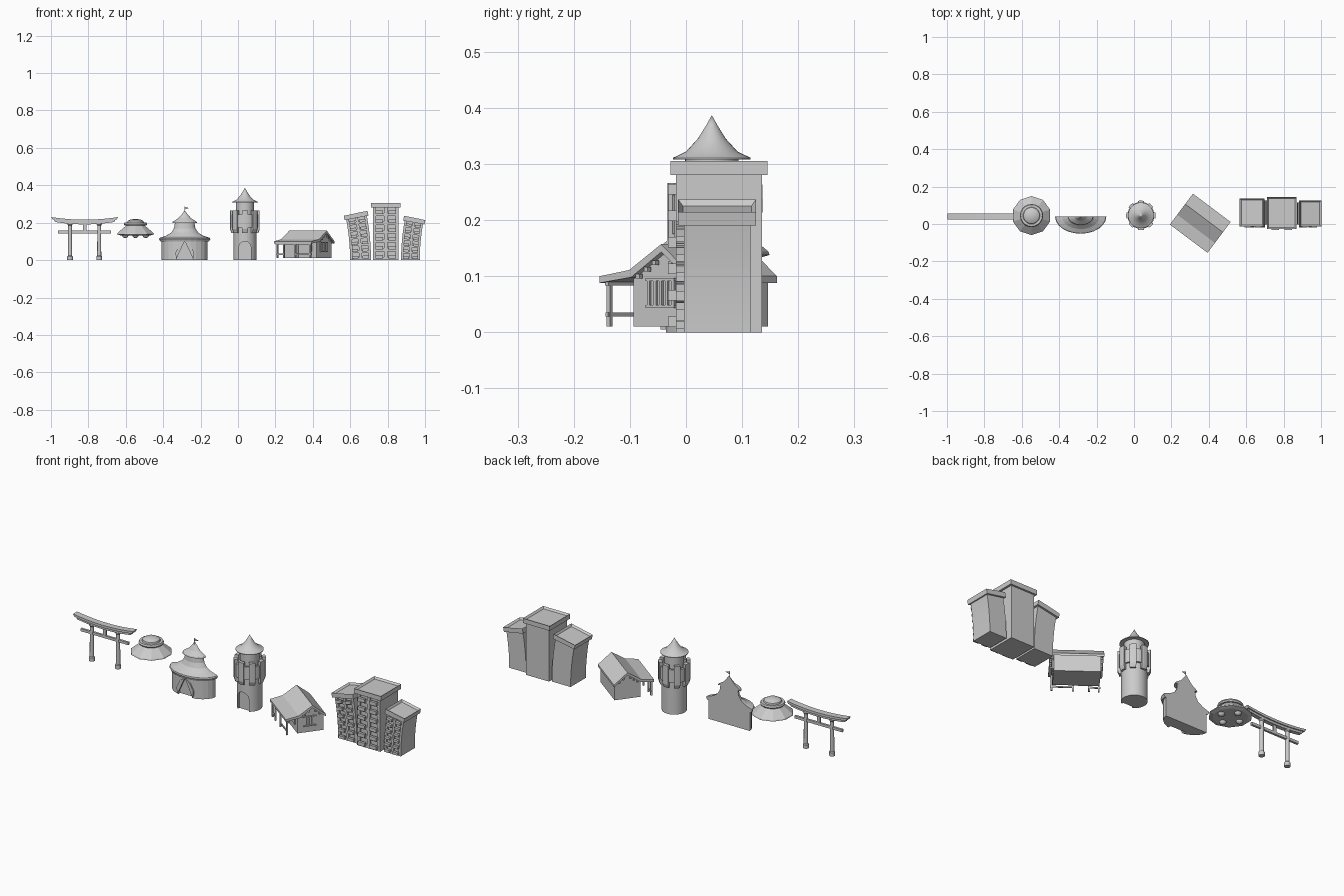
import bpy, bmesh, math
from mathutils import Matrix

if "Cube" in bpy.data.objects:
    bpy.data.objects.remove(bpy.data.objects["Cube"])

def finish(name, bm, loc=(0, 0, 0), rotz=0, smooth=False):
    bmesh.ops.remove_doubles(bm, verts=bm.verts, dist=1e-5)
    bmesh.ops.recalc_face_normals(bm, faces=bm.faces)
    me = bpy.data.meshes.new(name)
    bm.to_mesh(me)
    bm.free()
    ob = bpy.data.objects.new(name, me)
    bpy.context.collection.objects.link(ob)
    ob.location, ob.rotation_euler.z = loc, rotz
    if smooth:
        bpy.context.view_layer.objects.active = ob
        bpy.ops.object.select_all(action='DESELECT')
        ob.select_set(True)
        bpy.ops.object.shade_smooth_by_angle(angle=math.radians(35))
    return ob

def rings(bm, loops):
    """Skin a list of closed point loops, capped at both ends."""
    vs = [[bm.verts.new(p) for p in loop] for loop in loops]
    n = len(vs[0])
    for a, b in zip(vs, vs[1:]):
        for i in range(n):
            bm.faces.new((a[i], a[(i + 1) % n], b[(i + 1) % n], b[i]))
    bm.faces.new(vs[0])
    return bm.faces.new(vs[-1])

def add_box(bm, x0, x1, y0, y1, z0, z1, nz=1):
    zs = [z0 + (z1 - z0) * i / nz for i in range(nz + 1)]
    return rings(bm, [[(x0, y0, z), (x1, y0, z), (x1, y1, z), (x0, y1, z)] for z in zs])

def boxes(name, dims, loc=(0, 0, 0), rotz=0):
    bm = bmesh.new()
    for d in dims:
        b = bmesh.new()
        add_box(bm, *d)
        b.free()
    me_faces = bm.faces
    bmesh.ops.recalc_face_normals(bm, faces=me_faces)
    return finish(name, bm, loc, rotz)

def prism(name, pts, a, b, along, loc=(0, 0, 0), rotz=0):
    bm = bmesh.new()
    put = (lambda p, t: (t, p[0], p[1])) if along == 'x' else (lambda p, t: (p[0], t, p[1]))
    rings(bm, [[put(p, t) for p in pts] for t in (a, b)])
    return finish(name, bm, loc, rotz)

def lathe(name, prof, n, loc, half=False, sy=1.0, smooth=False, phase=0):
    """Revolve (r, z) points; half gives a front half with a flat back."""
    bm = bmesh.new()
    a0, span = (math.pi, math.pi) if half else (phase, 2 * math.pi)
    cols = []
    for i in range(n + 1):
        a = a0 + span * i / n
        cols.append([bm.verts.new((r * math.cos(a), sy * r * math.sin(a), z)) for r, z in prof])
    for c, d in zip(cols, cols[1:]):
        for j in range(len(prof) - 1):
            bm.faces.new((c[j], d[j], d[j + 1], c[j + 1]))
    if half:
        bm.faces.new(cols[0] + cols[-1][::-1])
    return finish(name, bm, loc, 0, smooth)

def cut(ob, cutter):
    m = ob.modifiers.new("opening", 'BOOLEAN')
    m.operation, m.object, m.solver = 'DIFFERENCE', cutter, 'EXACT'
    bpy.context.view_layer.objects.active = ob
    bpy.ops.object.modifier_apply(modifier=m.name)
    bpy.data.objects.remove(cutter)

# --- Shrine gate ---
GX, GY = -0.82, 0.04
for s, side in ((-1, "left"), (1, "right")):
    lathe(f"gate_pillar_{side}", [(0, 0), (.015, 0), (.015, .02), (.011, .024), (.010, .185),
          (.014, .19), (.014, .197), (0, .197)], 12, (GX + s * .078, GY, 0), smooth=True)
def curved_beam(name, half, z, rise, h, d):
    bm = bmesh.new()
    loops = []
    for i in range(13):
        t = -1 + i / 6
        zc = z + rise * t * t
        x0, x1 = t * (half - .006), t * half
        loops.append([(x0, -d, zc), (x0, d, zc), (x1, d, zc + h), (x1, -d, zc + h)])
    rings(bm, loops)
    finish(name, bm, (GX, GY, 0))
curved_beam("gate_top_beam", .178, .203, .014, .013, .017)
curved_beam("gate_second_beam", .165, .191, .013, .012, .011)
boxes("gate_tie_beam", [(-.142, .142, -.006, .006, .143, .157)], (GX, GY, 0))
boxes("gate_center_strut", [(-.009, .009, -.005, .005, .157, .192)], (GX, GY, 0))

# --- Flying saucer ---
UX, UY = -.548, .045
lathe("saucer_hull", [(0, .134), (.085, .132), (.104, .138), (.102, .144), (.058, .18), (.045, .19),
      (0, .19)], 10, (UX, UY, 0), phase=math.pi / 10)
lathe("saucer_collar", [(0, .185), (.058, .185), (.062, .192), (.058, .2), (0, .2)], 20, (UX, UY, 0), smooth=True)
lathe("saucer_dome", [(0, .198), (.046, .198), (.043, .208), (.028, .217), (0, .22)], 20, (UX, UY, 0), smooth=True)
for i in range(4):
    a = i * math.pi / 2
    bm = bmesh.new()
    bmesh.ops.create_uvsphere(bm, u_segments=12, v_segments=8, radius=.018)
    finish(f"saucer_light_{i}", bm, (UX + .055 * math.cos(a), UY + .055 * math.sin(a), .136), 0, True)

# --- Circus tent with flat back ---
T = (-.285, .04, 0)
wall = lathe("tent_wall", [(0, 0), (.123, 0), (.123, .108), (0, .108)], 12, T, True, .67)
cut(wall, prism("tent_cutter", [(-.045, -.01), (.045, -.01), (.045, .03), (.03, .07), (0, .098), (-.03, .07), (-.045, .03)],
    -.12, -.06, 'y', T))
lathe("tent_roof", [(0, .1), (.13, .1), (.137, .112), (.134, .119), (.1, .13), (.072, .147), (.057, .17), (.052, .2),
      (.067, .198), (.064, .205), (.034, .224), (.014, .247), (0, .266)], 12, T, True, .67)
for s, side in ((-1, "left"), (1, "right")):
    prism(f"tent_curtain_{side}", [(s * .045, .005), (s * .05, .04), (s * .03, .08), (0, .102), (s * .02, .06), (s * .034, .03)],
          -.085, -.076, 'y', T)
lathe("tent_flagpole", [(0, .25), (.002, .25), (.002, .286), (0, .286)], 6, (T[0], .035, 0))
prism("tent_flag", [(0, .286), (.024, .278), (0, .27)], -.001, .001, 'y', (T[0], .035, 0))

# --- Castle tower ---
C = (.037, .046, 0)
shaft = lathe("tower_shaft", [(0, 0), (.062, 0), (.062, .235), (0, .235)], 32, C, smooth=True)
arch = [(-.032, -.01), (.032, -.01)] + [(.032 * math.cos(k * math.pi / 10), .068 + .032 * math.sin(k * math.pi / 10))
                                        for k in range(11)]
cut(shaft, prism("door_cutter", arch, -.1, -.042, 'y', C))
lathe("tower_gallery", [(.05, .175), (.072, .175), (.072, .245), (.06, .245), (.06, .225), (.05, .225),
      (.05, .175)], 32, C, smooth=True)
bm = bmesh.new()
for k in range(8):
    loops = []
    for j in range(4):
        a = k * math.pi / 4 + math.radians(-12 + 8 * j)
        loops.append([(r * math.cos(a), r * math.sin(a), z)
                      for r, z in ((.06, .145), (.072, .145), (.079, .165), (.079, .266), (.06, .266))])
    rings(bm, loops)
finish("tower_battlements", bm, C)
lathe("tower_turret", [(0, .22), (.048, .22), (.048, .31), (0, .31)], 28, C, smooth=True)
lathe("tower_spire", [(0, .308), (.069, .308), (.069, .311), (.046, .322), (.025, .345), (.01, .369), (0, .387)],
      28, C, smooth=True)

# --- Cabin with porch, turned to the front left ---
H, HR = (.354, .004, 0), math.atan2(-.6, .8)
prism("cabin_walls", [(-.039, .01), (.095, .01), (.095, .095), (.034, .145), (-.039, .095)], -.11, .11, 'x', H, HR)
prism("cabin_roof", [(-.103, .088), (-.103, .1), (-.037, .111), (.034, .157), (.103, .1), (.103, .088), (.034, .143),
      (-.033, .098)], -.126, .126, 'x', H, HR)
boxes("cabin_porch_posts", [(u - .004, u + .004, -.097, -.089, .01, .092) for u in (-.11, -.065, .01, .11)], H, HR)
boxes("cabin_porch_rails", [(-.118, -.06, -.096, -.09, .028, .035), (.005, .118, -.096, -.09, .028, .035),
      (-.118, .118, -.097, -.089, .083, .091)], H, HR)
boxes("cabin_gable_window", [(.108, .117, -.008, .056, z, z + .006) for z in (.043, .091)] +
      [(.108, .115, v, v + .006, .045, .095) for v in (-.006, .008, .021, .034, .048)], H, HR)
boxes("cabin_purlin_ends", [(s * .119 - .005, s * .119 + .005, v - .004, v + .004, z - .004, z + .004)
      for s in (-1, 1) for v, z in ((-.02, .1), (-.002, .112), (.016, .124), (.052, .122), (.072, .106))], H, HR)
boxes("cabin_front_door", [(-.05, -.01, -.043, -.036, .01, .08), (.035, .08, -.043, -.036, .045, .08)], H, HR)

# --- Apartment blocks: straight middle, outer two bent away ---
def block(name, x, w, y0, y1, h, ledge, lean, rows):
    hw, pier, dy = w / 2, w * .13, .01
    def done(part, bm):
        if lean:
            R = h / lean
            for v in bm.verts:
                a, q = lean * v.co.z / h, R - v.co.x
                v.co.x, v.co.z = R - q * math.cos(a), q * math.sin(a)
        finish(f"{name}_{part}", bm, (x, 0, 0))
    bm = bmesh.new()
    add_box(bm, -hw, hw, y0 + dy, y1, 0, h, rows * 2)
    done("body", bm)
    # facade grid leaves recessed windows
    bm = bmesh.new()
    for a, b in ((-hw, -hw + pier), (-pier / 2, pier / 2), (hw - pier, hw)):
        add_box(bm, a, b, y0, y0 + dy, 0, h, rows * 2)
    step = h / rows
    for r in range(rows):
        z = r * step
        for s in (-1, 1):
            a, b = sorted((s * pier / 2, s * (hw - pier)))
            add_box(bm, a, b, y0, y0 + dy, z, z + step * .35)
    done("facade", bm)
    bm = bmesh.new()
    for r in range(rows):
        z = r * step + step * .2
        for s in (-1, 1):
            c = s * hw * .5
            add_box(bm, c - hw * .3, c + hw * .3, y0 - .014, y0, z, z + step * .4)
    done("balconies", bm)
    # roof parapet with sunken top
    bm = bmesh.new()
    top = add_box(bm, -ledge / 2, ledge / 2, y0 - .01, y1 + .01, h - .003, h + .022)
    bm.normal_update()
    bmesh.ops.inset_region(bm, faces=[top], thickness=.012)
    bmesh.ops.translate(bm, verts=top.verts, vec=(0, 0, -.01))
    done("parapet", bm)

block("middle_block", .79, .138, -.018, .135, .283, .16, 0, 6)
block("left_block", .655, .112, -.004, .126, .23, .13, -.19, 6)
block("right_block", .922, .1, -.004, .115, .205, .116, .18, 6)
